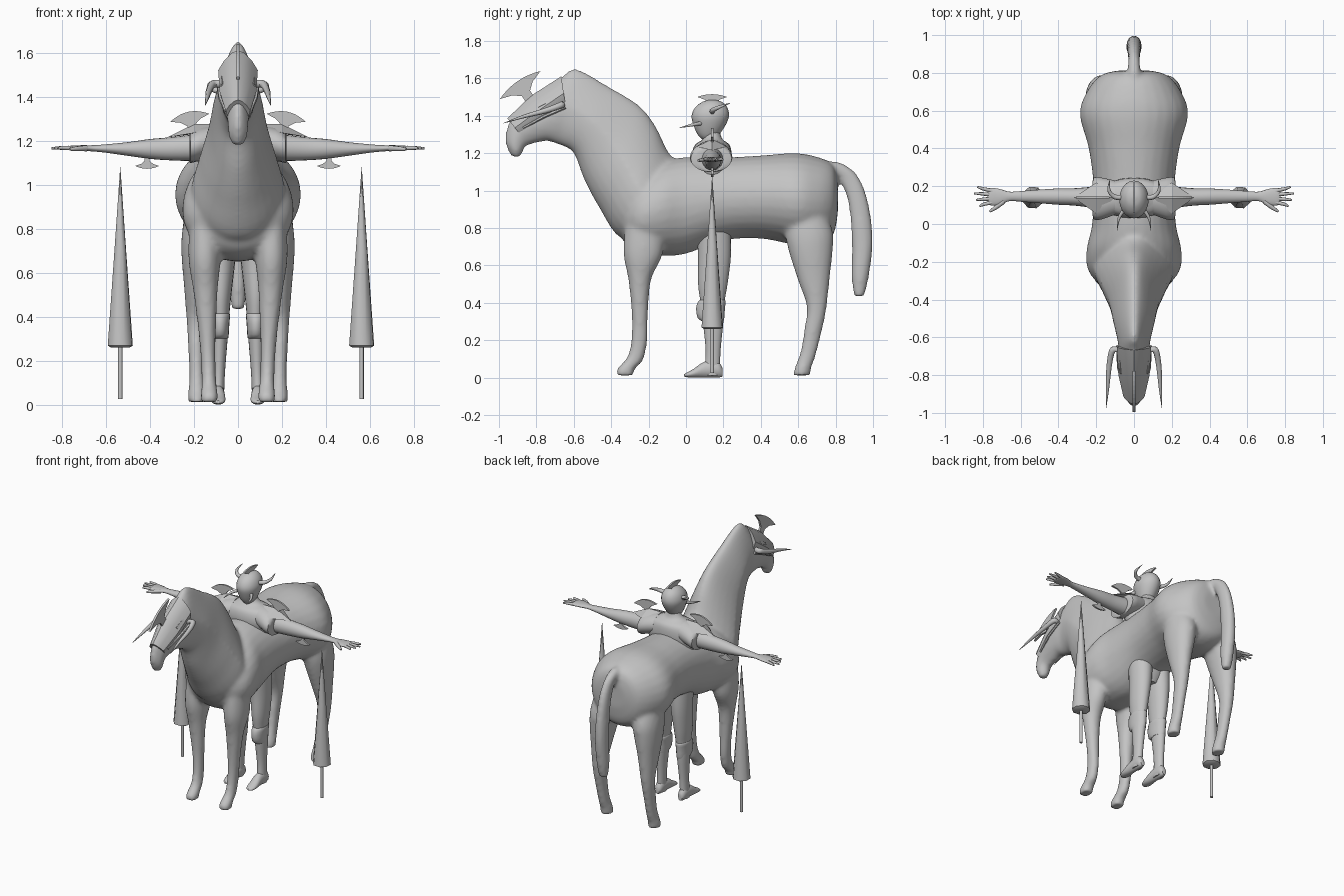
import bpy, bmesh, math
from mathutils import Vector as V

grey = bpy.data.materials.new("plain grey")
grey.diffuse_color = (0.55, 0.55, 0.55, 1)


def ring(xc, rx, y0, z0, y1, z1):
    """Ellipse spanning two points in the side plane, half width rx."""
    a, b = V((xc, y0, z0)), V((xc, y1, z1))
    return ((a + b) / 2, V((rx, 0, 0)), (a - b) / 2)


def xring(x, y, z, ry, rz):
    return (V((x, y, z)), V((0, ry, 0)), V((0, 0, rz)))


def zring(z, rx, y0, y1, xc=0):
    return ring(xc, rx, y0, z, y1, z)


def path(pts):
    """Round rings along (x, y, z, radius) points."""
    out = []
    for i, p in enumerate(pts):
        t = (V(pts[min(i + 1, len(pts) - 1)][:3]) - V(pts[max(i - 1, 0)][:3])).normalized()
        u = t.cross(V((0.3, 0.1, 1))).normalized()
        out.append((V(p[:3]), u * p[3], t.cross(u) * p[3]))
    return out


def flip(rings):
    f = lambda v: V((-v.x, v.y, v.z))
    return [tuple(f(v) for v in r) for r in rings]


def spline(rings, k):
    out = []
    n = len(rings)
    for i in range(n - 1):
        q = [rings[max(0, min(n - 1, i + d))] for d in (-1, 0, 1, 2)]
        for s in range(k):
            t = s / k
            out.append(tuple(
                0.5 * (2 * b + (c - a) * t + (2 * a - 5 * b + 4 * c - d) * t * t + (3 * b - a - 3 * c + d) * t ** 3)
                for a, b, c, d in zip(*q)))
    return out + [rings[-1]]


def loft(bm, rings, n=20, k=4, pinch=0):
    """Skin the rings; pinch narrows the upper half of each ring."""
    if k > 1:
        rings = spline(rings, k)
    cs = [(math.cos(2 * math.pi * j / n), math.sin(2 * math.pi * j / n)) for j in range(n)]
    rows = [[bm.verts.new(c + u * a * (1 - pinch * max(b, 0)) + v * b) for a, b in cs] for c, u, v in rings]
    for a, b in zip(rows, rows[1:]):
        for j in range(n):
            bm.faces.new((a[j], a[(j + 1) % n], b[(j + 1) % n], b[j]))
    bm.faces.new(rows[0])
    bm.faces.new(rows[-1])


def finish(name, bm, angle=50):
    bmesh.ops.recalc_face_normals(bm, faces=bm.faces[:])
    me = bpy.data.meshes.new(name)
    bm.to_mesh(me)
    bm.free()
    me.materials.append(grey)
    if angle:
        for p in me.polygons:
            p.use_smooth = True
        me.set_sharp_from_angle(angle=math.radians(angle))
    ob = bpy.data.objects.new(name, me)
    bpy.context.scene.collection.objects.link(ob)
    return ob


def part(name, *lofts, mirror=False, n=20, k=4, angle=50, pinch=0):
    bm = bmesh.new()
    for r in lofts:
        loft(bm, r, n, k, pinch)
        if mirror:
            loft(bm, flip(r), n, k, pinch)
    return finish(name, bm, angle)


def blade(name, base, out, side, w, h, bulge, thick=0.012, mirror=False):
    """Axe-shaped crescent on a short stem."""
    base, out, side = V(base), V(out).normalized(), V(side).normalized()
    prof = [(s / 5 * w, h + bulge * (1 - (s / 5) ** 2)) for s in range(-5, 6)]
    prof += [(0.5 * w, 0.8 * h), (0.2 * w, 0.5 * h), (0.2 * w, 0),
             (-0.2 * w, 0), (-0.2 * w, 0.5 * h), (-0.5 * w, 0.8 * h)]
    nrm = out.cross(side) * thick / 2
    bm = bmesh.new()
    for sx in ((1, -1) if mirror else (1,)):
        lo, hi = [[bm.verts.new(V((sx * p.x, p.y, p.z))) for p in
                   (base + side * a + out * b + nrm * s for a, b in prof)] for s in (-1, 1)]
        bm.faces.new(lo)
        bm.faces.new(hi)
        for i in range(len(lo)):
            j = (i + 1) % len(lo)
            bm.faces.new((lo[i], lo[j], hi[j], hi[i]))
    finish(name, bm, 0)


# horse: trunk, neck with head, legs and tail, fused into one skin
trunk = [ring(0, rx, y, z + r, y, z - r) for y, z, rx, r in (
    (.812, .97, .09, .09), (.785, .95, .18, .19), (.70, .945, .25, .235), (.58, .955, .287, .245),
    (.4, .965, .24, .222), (.2, .955, .215, .222), (0, .92, .222, .258), (-.13, .9, .25, .25),
    (-.24, .87, .245, .21), (-.32, .86, .18, .15), (-.36, .86, .08, .07))]
neck = [ring(0, rx, *p) for rx, *p in (
    (.16, .0, 1.13, -.22, .76), (.215, -.09, 1.2, -.355, .75), (.175, -.16, 1.34, -.465, .91),
    (.135, -.25, 1.455, -.545, 1.06), (.11, -.42, 1.56, -.6, 1.2), (.085, -.585, 1.65, -.665, 1.24),
    (.082, -.67, 1.605, -.71, 1.255), (.07, -.83, 1.48, -.745, 1.265), (.05, -.935, 1.39, -.85, 1.24),
    (.045, -.968, 1.27, -.875, 1.2), (.025, -.935, 1.182, -.89, 1.175))]
fore = [ring(x, rx, *p) for x, rx, *p in (
    (.15, .07, -.32, .85, -.12, .83), (.152, .073, -.335, .67, -.125, .66), (.148, .056, -.308, .52, -.187, .52),
    (.14, .04, -.29, .33, -.203, .33), (.135, .034, -.293, .2, -.207, .19),
    (.132, .034, -.315, .11, -.23, .09), (.13, .04, -.37, .045, -.27, .05), (.13, .04, -.373, .012, -.28, .012))]
hind = [ring(x, rx, *p) for x, rx, *p in (
    (.155, .08, .54, .9, .74, .9), (.165, .09, .53, .78, .785, .78), (.175, .082, .548, .68, .785, .68),
    (.185, .06, .598, .52, .77, .54), (.19, .043, .645, .38, .75, .36), (.19, .036, .632, .26, .725, .24),
    (.188, .034, .612, .14, .695, .12), (.187, .04, .58, .05, .67, .05), (.187, .041, .572, .012, .665, .012))]
tail = [ring(0, rx, *p) for rx, *p in (
    (.04, .75, 1.155, .75, 1.06), (.034, .825, 1.15, .81, 1.075), (.031, .915, 1.085, .83, 1.035),
    (.036, .972, .95, .868, .93), (.04, 1.0, .74, .887, .72), (.04, .98, .55, .885, .53),
    (.03, .955, .438, .9, .43))]
bm = bmesh.new()
for rings in (trunk, tail, fore, flip(fore), hind, flip(hind)):
    loft(bm, rings, 28, 5)
loft(bm, neck, 28, 5, 0.4)
horse = finish("horse_body", bm)
m = horse.modifiers.new("fuse", 'REMESH')
m.mode, m.voxel_size, m.use_smooth_shade = 'VOXEL', 0.0125, True
m = horse.modifiers.new("soften", 'SMOOTH')
m.factor, m.iterations = 0.5, 9

# horse face armour with horns, cheek bars and crest blade
part("horse_face_plate", [ring(0, rx, *p) for rx, *p in (
    (.09, -.667, 1.61, -.64, 1.43), (.083, -.835, 1.503, -.76, 1.34), (.056, -.955, 1.385, -.875, 1.285))],
    n=12, k=1, angle=35, pinch=.4)
part("horse_cheek_bar", path([(.087, -.645, 1.445, .009), (.081, -.76, 1.395, .009), (.058, -.87, 1.335, .007)]),
     mirror=True, n=6, k=1)
part("horse_eye_frame", path([(.072, -.72, 1.485, .012), (.068, -.79, 1.45, .012)]), mirror=True, n=4, k=1, angle=20)
part("horse_horn", path([(.06, -.68, 1.45, .02), (.11, -.665, 1.458, .018), (.13, -.74, 1.43, .015),
                         (.14, -.87, 1.395, .009), (.148, -.975, 1.36, .001)]), mirror=True, n=10)
blade("horse_crest_blade", (0, -.825, 1.475), (0, -.568, .823), (0, .823, .568), .132, .108, .025, .014)

# rider: torso, head, arms, hands and legs
part("rider_torso", [zring(*p) for p in (
    (.66, .06, .09, .2), (.75, .13, .06, .23), (.9, .11, .07, .22), (1.08, .17, .05, .235), (1.17, .205, .03, .245),
    (1.24, .17, .045, .235), (1.275, .075, .09, .195), (1.32, .042, .1, .18), (1.36, .04, .1, .18))])
part("rider_head", [zring(*p) for p in (
    (1.265, .02, .1, .15), (1.295, .045, .065, .175), (1.35, .068, .04, .212), (1.40, .078, .03, .23),
    (1.445, .066, .05, .22), (1.475, .04, .09, .19), (1.485, .01, .13, .15))])
part("rider_sleeve", [xring(*p) for p in (
    (.1, .14, 1.2, .09, .07), (.17, .135, 1.185, .11, .075), (.215, .135, 1.17, .11, .072), (.22, .14, 1.165, .06, .06))],
    mirror=True, k=2)
part("rider_arm", [xring(*p) for p in (
    (.15, .14, 1.17, .065, .065), (.3, .143, 1.163, .047, .053), (.4, .145, 1.162, .043, .045),
    (.5, .146, 1.162, .036, .031), (.6, .146, 1.164, .028, .019), (.66, .146, 1.165, .025, .014),
    (.71, .143, 1.166, .042, .013), (.76, .145, 1.166, .046, .011), (.775, .145, 1.166, .03, .006))], mirror=True)
fingers = [path([(.75, .145 + d * .8, 1.166, .0105), (.80, .145 + d * 1.1, 1.167, .009),
                 (.85 - abs(d - .008) * .7, .145 + d * 1.35, 1.165, .005)]) for d in (-.038, -.013, .013, .038)]
fingers.append(path([(.69, .12, 1.165, .014), (.735, .085, 1.163, .011), (.765, .066, 1.16, .006)]))
part("rider_fingers", *fingers, mirror=True, n=8, k=2)
part("rider_leg", [zring(*p, xc) for xc, *p in (
    (.07, .8, .07, .055, .24), (.075, .65, .062, .065, .24), (.08, .5, .05, .065, .222), (.08, .4, .04, .078, .205),
    (.083, .3, .036, .09, .2), (.087, .15, .028, .105, .185), (.09, .05, .027, .1, .182), (.09, .01, .027, .1, .182))],
    mirror=True)
part("rider_boot_cuff", [zring(*p, .081) for p in (
    (.30, .036, .088, .2), (.32, .039, .062, .205), (.37, .042, .054, .208), (.405, .045, .064, .212),
    (.415, .042, .074, .207))], mirror=True, k=2)
part("rider_foot", [ring(.09, rx, *p) for rx, *p in (
    (.015, .195, .05, .195, .005), (.028, .17, .085, .17, 0), (.03, .1, .085, .1, 0), (.033, .04, .046, .04, 0),
    (.026, .005, .027, .005, .002), (.01, -.01, .018, -.01, .006))], mirror=True)

# rider helmet horns, cheek spikes and blades
part("helmet_horn", path([(.06, .14, 1.42, .015), (.105, .145, 1.43, .013), (.133, .18, 1.447, .009),
                          (.128, .235, 1.467, .001)]), mirror=True, n=10)
part("helmet_cheek_spike", path([(.05, .08, 1.36, .012), (.08, .03, 1.35, .008), (.09, -.035, 1.335, .001)]),
     mirror=True, n=8)
blade("helmet_crest", (0, .14, 1.43), (0, 0, 1), (0, 1, 0), .08, .07, .015)
blade("shoulder_blade", (.205, .14, 1.235), (.2, 0, .98), (.98, 0, -.2), .09, .07, .028, mirror=True)
blade("elbow_blade", (.413, .14, 1.13), (0, 0, -1), (1, 0, 0), .055, .045, .013, mirror=True)

# diamond shoulder plates
bm = bmesh.new()
for s in (1, -1):
    lo = [bm.verts.new((s * x, y, z)) for x, y, z in (
        (.10, .14, 1.275), (.2, .055, 1.235), (.32, .14, 1.215), (.2, .22, 1.235))]
    top, bot = bm.verts.new((s * .2, .14, 1.275)), bm.verts.new((s * .2, .14, 1.23))
    for i in range(4):
        bm.faces.new((lo[i], lo[(i + 1) % 4], top))
        bm.faces.new((lo[i], bot, lo[(i + 1) % 4]))
finish("shoulder_plate", bm, 0)

# upright lances
for name, x in (("left_lance", -.535), ("right_lance", .562)):
    part(name, path([(x, .14, .26, .045), (x, .14, .268, .06), (x, .14, .7, .028), (x, .14, 1.08, .0005)]),
         path([(x, .14, .025, .01), (x, .14, .27, .01)]), n=8, k=1)
